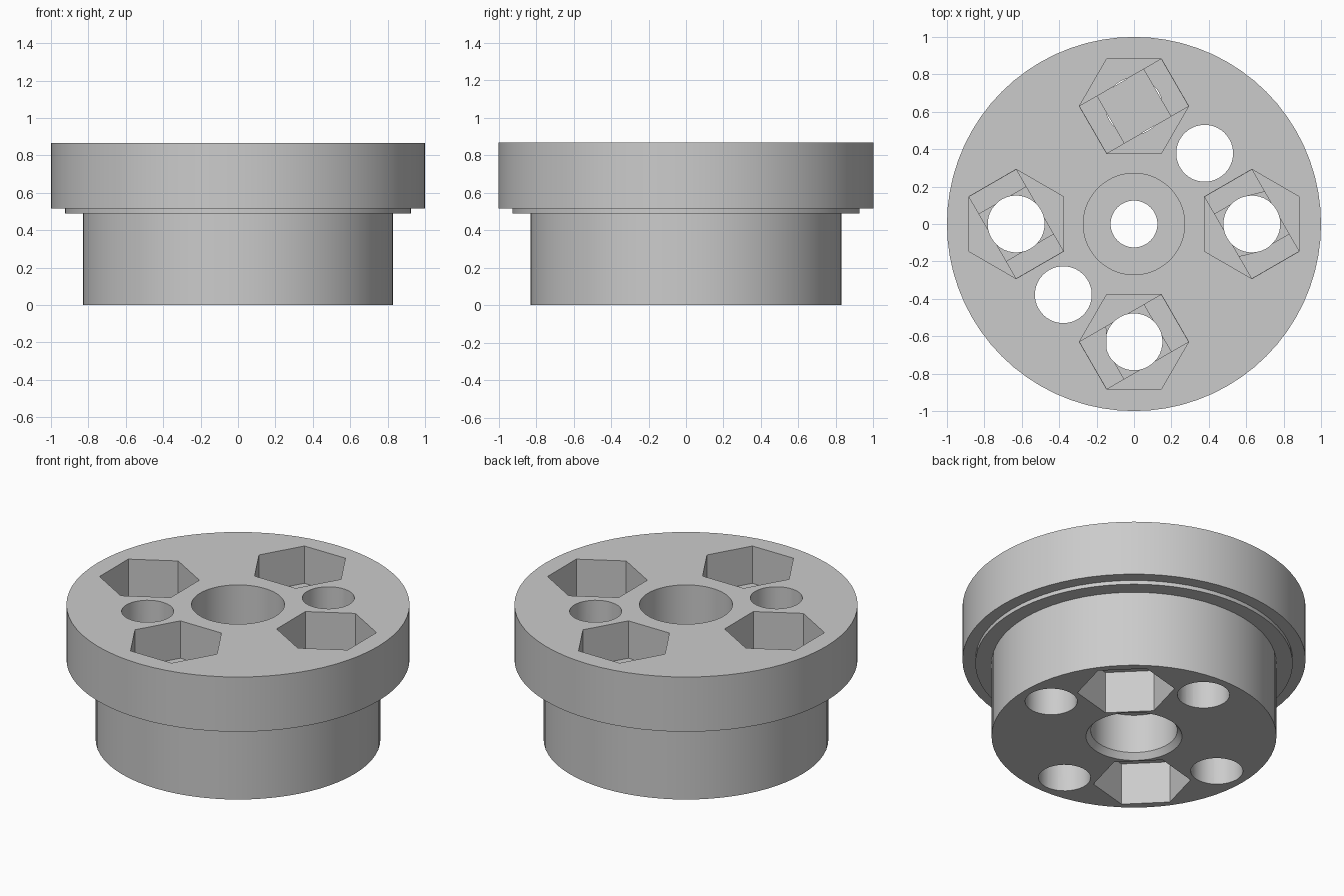
import bpy
import bmesh
from math import pi, cos, sin, radians, sqrt
from mathutils import Matrix, Vector

cube = bpy.data.objects.get("Cube")
if cube:
    bpy.data.objects.remove(cube, do_unlink=True)

# Main dimensions
HEIGHT = 0.867
HOLE_R = 0.152
STEP = 0.02

grey = bpy.data.materials.new("plain_grey")
grey.use_nodes = True
colour = (0.6, 0.6, 0.6, 1)
grey.diffuse_color = colour
grey.node_tree.nodes["Principled BSDF"].inputs["Base Color"].default_value = colour


def add_object(name, bm):
    bmesh.ops.recalc_face_normals(bm, faces=bm.faces)
    mesh = bpy.data.meshes.new(name)
    bm.to_mesh(mesh)
    bm.free()
    mesh.materials.append(grey)
    obj = bpy.data.objects.new(name, mesh)
    bpy.context.collection.objects.link(obj)
    return obj


def lathe(name, profile, sides):
    # Revolve a closed (radius, height) outline around the z axis
    bm = bmesh.new()
    rings = []
    for i in range(sides):
        a = 2 * pi * i / sides
        rings.append([bm.verts.new((r * cos(a), r * sin(a), z)) for r, z in profile])
    n = len(profile)
    for i in range(sides):
        here, there = rings[i], rings[(i + 1) % sides]
        for j in range(n):
            k = (j + 1) % n
            bm.faces.new((here[j], there[j], there[k], here[k]))
    return add_object(name, bm)


def prism(name, outline, centre, turn, z0, z1):
    # Upright solid over a flat outline, turned about its own centre
    bm = bmesh.new()
    rot = Matrix.Rotation(turn, 3, "Z")
    low, high = [[bm.verts.new(rot @ Vector((x, y, 0)) + Vector((*centre, z)))
                  for x, y in outline] for z in (z0, z1)]
    bm.faces.new(low[::-1])
    bm.faces.new(high)
    for i in range(len(outline)):
        j = (i + 1) % len(outline)
        bm.faces.new((low[i], low[j], high[j], high[i]))
    return add_object(name, bm)


def polygon(radius, sides):
    return [(radius * cos(2 * pi * i / sides), radius * sin(2 * pi * i / sides))
            for i in range(sides)]


def rectangle(hx, hy):
    return [(-hx, -hy), (hx, -hy), (hx, hy), (-hx, hy)]


def cut(body, cutter):
    cutter.hide_render = True
    mod = body.modifiers.new("cut", "BOOLEAN")
    mod.operation = "DIFFERENCE"
    mod.solver = "EXACT"
    mod.object = cutter
    bpy.context.view_layer.objects.active = body
    bpy.ops.object.modifier_apply(modifier=mod.name)
    bpy.data.objects.remove(cutter, do_unlink=True)


def nut_pocket(body, centre, turn, radius, depth, from_top):
    # Round through hole, then a hexagon recess with a slot and a square in its floor
    cut(body, prism("hole_cutter", polygon(HOLE_R, 40), centre, radians(2),
                    -0.2, HEIGHT + 0.2))
    flat = radius * sqrt(3) / 2 * 0.995
    half = radius / 2 * 0.995
    steps = [(polygon(radius, 6), turn, depth),
             (rectangle(flat, half), turn + radians(30), depth + STEP),
             (rectangle(half, half), turn + radians(30), depth + 2 * STEP)]
    for outline, angle, d in steps:
        # Slot and square start just inside the recess above them
        z0, z1 = (HEIGHT - d, HEIGHT + 0.1) if from_top else (-0.1, d)
        if len(outline) == 4:
            z0, z1 = (z0, z0 + 1.5 * STEP) if from_top else (z1 - 1.5 * STEP, z1)
        cut(body, prism("pocket_cutter", outline, centre, angle, z0, z1))


# Flanged hub with stepped centre bore and a chamfered lower rim
hub = lathe("flanged_hub", [
    (0.28, 0), (0.83, 0), (0.83, 0.49), (0.925, 0.49), (0.925, 0.515),
    (1, 0.515), (1, HEIGHT), (0.271, HEIGHT), (0.271, 0.52),
    (0.125, 0.52), (0.125, 0.287), (0.252, 0.287), (0.252, 0.037)], 72)

# Four pockets sunk from the top
for i in range(4):
    a = i * pi / 2
    nut_pocket(hub, (0.63 * cos(a), 0.63 * sin(a)), a + pi / 2, 0.292, 0.24, True)

# Two pockets sunk from underneath
for side in (1, -1):
    nut_pocket(hub, (0.378 * side, 0.378 * side), radians(135), 0.284, 0.27, False)

bpy.ops.object.select_all(action="DESELECT")
hub.select_set(True)
bpy.context.view_layer.objects.active = hub
bpy.ops.object.shade_smooth_by_angle(angle=radians(30))
